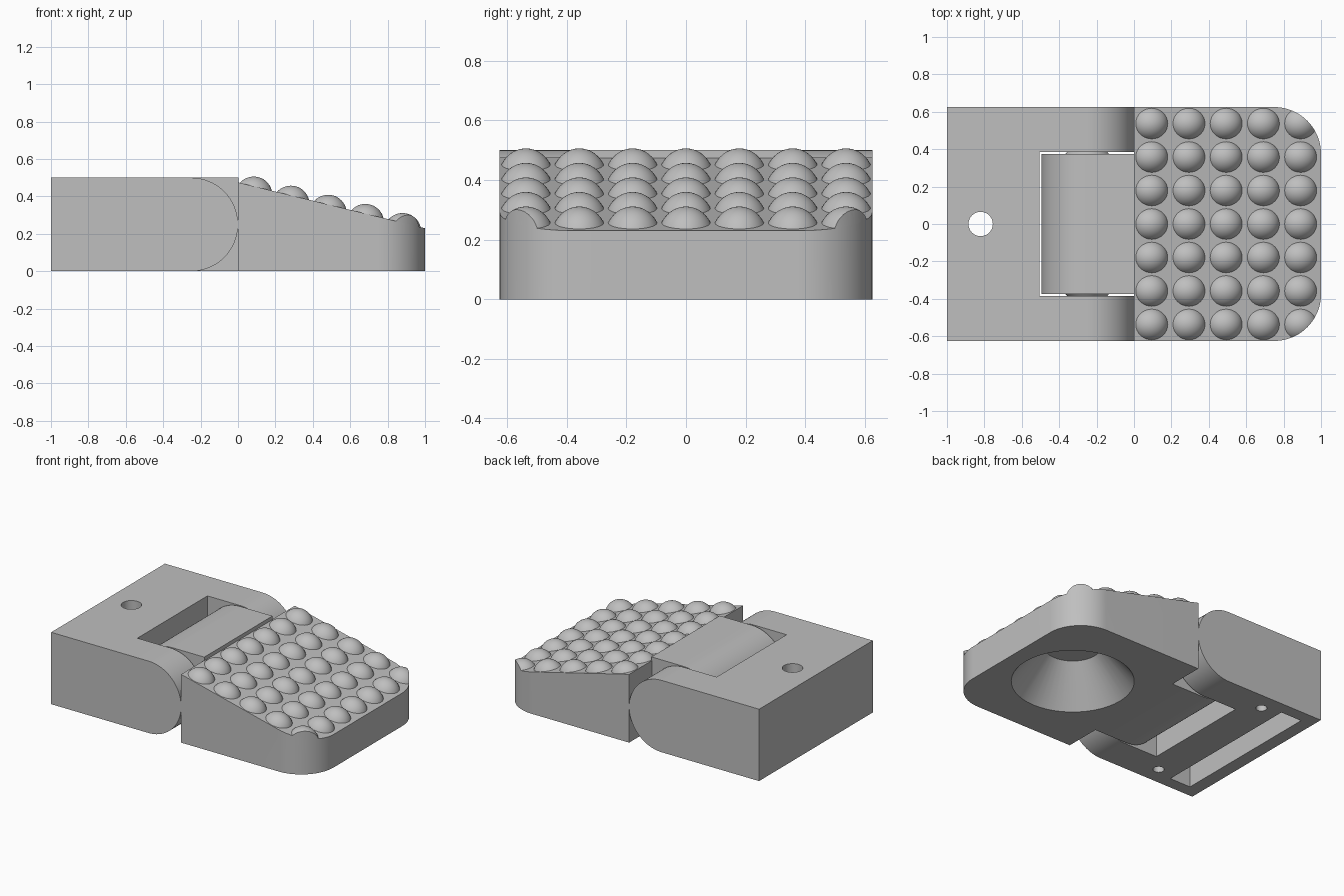
import bpy, bmesh, math
from mathutils import Vector, Matrix

if "Cube" in bpy.data.objects:
    bpy.data.objects.remove(bpy.data.objects["Cube"])

grey = bpy.data.materials.new("light_grey")
grey.diffuse_color = (0.52, 0.52, 0.52, 1)
grey.use_nodes = True
grey.node_tree.nodes["Principled BSDF"].inputs["Base Color"].default_value = grey.diffuse_color


def finish(name, bm):
    bmesh.ops.recalc_face_normals(bm, faces=bm.faces[:])
    me = bpy.data.meshes.new(name)
    bm.to_mesh(me)
    bm.free()
    me.materials.append(grey)
    ob = bpy.data.objects.new(name, me)
    bpy.context.collection.objects.link(ob)
    return ob


def prism(name, points, extrude):
    """Extrude a closed outline of 3D points along a vector."""
    bm = bmesh.new()
    face = bm.faces.new([bm.verts.new(p) for p in points])
    new = bmesh.ops.extrude_face_region(bm, geom=[face])["geom"]
    bmesh.ops.translate(bm, vec=Vector(extrude),
                        verts=[v for v in new if isinstance(v, bmesh.types.BMVert)])
    return finish(name, bm)


def box(name, lo, hi):
    pts = [(lo[0], lo[1], lo[2]), (hi[0], lo[1], lo[2]), (hi[0], hi[1], lo[2]), (lo[0], hi[1], lo[2])]
    return prism(name, pts, (0, 0, hi[2] - lo[2]))


def cone(name, r1, r2, start, end):
    """Frustum running from start to end."""
    a, b = Vector(start), Vector(end)
    bm = bmesh.new()
    bmesh.ops.create_cone(bm, cap_ends=True, segments=48, radius1=r1, radius2=r2,
                          depth=(b - a).length)
    rot = Vector((0, 0, 1)).rotation_difference(b - a).to_matrix().to_4x4()
    bmesh.ops.transform(bm, matrix=Matrix.Translation((a + b) / 2) @ rot, verts=bm.verts[:])
    return finish(name, bm)


def combine(ob, other, operation):
    mod = ob.modifiers.new("bool", 'BOOLEAN')
    mod.object, mod.operation, mod.solver = other, operation, 'EXACT'
    bpy.context.view_layer.objects.active = ob
    bpy.ops.object.modifier_apply(modifier=mod.name)
    bpy.data.objects.remove(other)


def smooth(ob):
    bpy.ops.object.select_all(action='DESELECT')
    ob.select_set(True)
    bpy.context.view_layer.objects.active = ob
    bpy.ops.object.shade_smooth_by_angle(angle=math.radians(30))


def arc(cx, cy, r, a0, a1, n):
    return [(cx + r * math.cos(math.radians(a0 + (a1 - a0) * i / n)),
             cy + r * math.sin(math.radians(a0 + (a1 - a0) * i / n))) for i in range(n + 1)]


W = 0.625                      # half width
TOP, DROP = 0.475, 0.245       # wedge height at the hinge, fall over its length

# Hinge block with a rounded end
side = [(-1, 0)] + arc(-0.25, 0.25, 0.25, -90, 90, 40) + [(-1, 0.5)]
block = prism("hinge_block", [(x, -W, z) for x, z in side], (0, 2 * W, 0))
combine(block, box("notch", (-0.505, -0.385, -0.1), (0.1, 0.385, 0.6)), 'DIFFERENCE')
combine(block, box("slot", (-0.91, -0.54, -0.1), (-0.75, 0.54, 0.4)), 'DIFFERENCE')
combine(block, cone("top_hole", 0.065, 0.065, (-0.82, 0, 0.3), (-0.82, 0, 0.6)), 'DIFFERENCE')
for s in (-1, 1):
    combine(block, cone("screw_hole", 0.035, 0.035, (-0.62, s * 0.5, -0.1), (-0.62, s * 0.5, 0.3)),
            'DIFFERENCE')
    combine(block, cone("pin_socket", 0.13, 0.03, (-0.25, s * 0.375, 0.25), (-0.25, s * 0.485, 0.25)),
            'DIFFERENCE')
smooth(block)

# Sloping wedge with rounded outer corners
outline = [(0, -W)] + arc(0.75, -W + 0.25, 0.25, -90, 0, 20) \
    + arc(0.75, W - 0.25, 0.25, 0, 90, 20) + [(0, W)]
wedge = prism("wedge", [(x, y, 0) for x, y in outline], (0, 0, 1))
slope = [(-0.5, TOP + 0.5 * DROP), (1.5, TOP - 1.5 * DROP), (1.5, 2), (-0.5, 2)]
combine(wedge, prism("slope_cut", [(x, -1, z) for x, z in slope], (0, 2, 0)), 'DIFFERENCE')

# Hinge tongue and conical pins joined to the wedge
tongue = [(0.003, 0)] + arc(-0.245, 0.25, 0.25, 270, 90, 40) + [(0.003, 0.5)]
combine(wedge, prism("tongue", [(x, -0.375, z) for x, z in tongue], (0, 0.75, 0)), 'UNION')
for s in (-1, 1):
    combine(wedge, cone("pin", 0.12, 0.03, (-0.25, s * 0.37, 0.25), (-0.25, s * 0.47, 0.25)), 'UNION')

# Conical recess under the wedge
k = (0.385 - 0.18) / 0.25
combine(wedge, cone("recess", 0.385 + 0.05 * k, 0.18, (0.5, 0, -0.05), (0.5, 0, 0.25)), 'DIFFERENCE')
smooth(wedge)

# Grid of domed grip bumps, trimmed to the wedge outline
normal = Vector((DROP, 0, 1)).normalized()
tilt = Matrix.Rotation(math.atan(DROP), 4, 'Y')
bumps = bmesh.new()
for i in range(5):
    for j in range(-3, 4):
        base = Vector((0.095 + 0.199 * i, 0.179 * j, 0))
        base.z = TOP - DROP * base.x
        cap = bmesh.new()
        bmesh.ops.create_uvsphere(cap, u_segments=32, v_segments=24, radius=0.1)
        place = Matrix.Translation(base - normal * 0.047) @ tilt @ Matrix.Diagonal((1, 0.93, 1, 1))
        bmesh.ops.transform(cap, matrix=place, verts=cap.verts[:])
        cut = bmesh.ops.bisect_plane(cap, geom=cap.verts[:] + cap.edges[:] + cap.faces[:],
                                     plane_co=base - normal * 0.003, plane_no=normal,
                                     clear_inner=True)["geom_cut"]
        bmesh.ops.edgeloop_fill(cap, edges=[e for e in cut if isinstance(e, bmesh.types.BMEdge)])
        part = bpy.data.meshes.new("cap")
        cap.to_mesh(part)
        cap.free()
        bumps.from_mesh(part)
        bpy.data.meshes.remove(part)
grip = finish("grip_bumps", bumps)
combine(grip, prism("trim", [(x, y, 0.1) for x, y in outline], (0, 0, 1)), 'INTERSECT')
smooth(grip)
